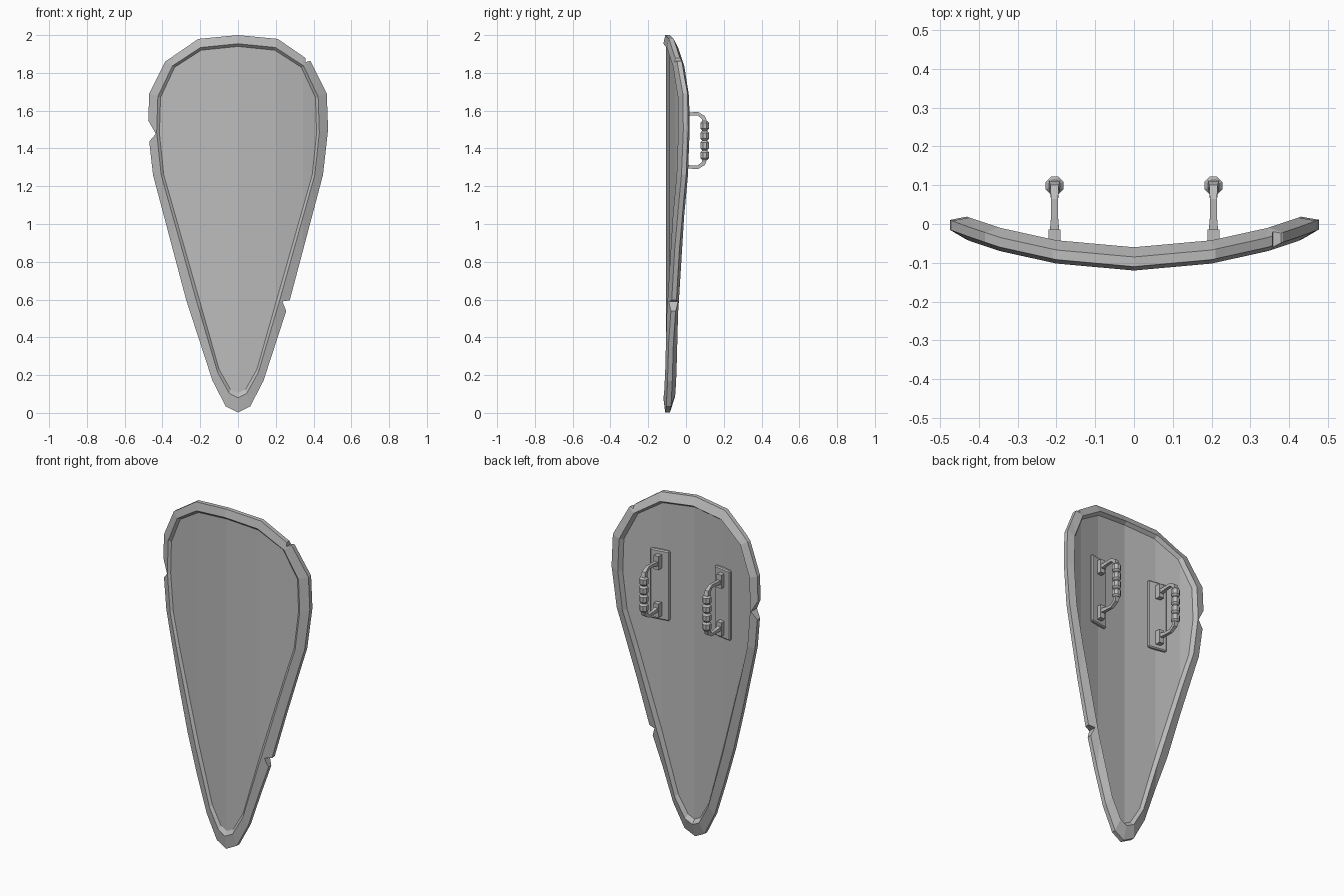
import bpy, bmesh
from math import cos, sin, pi, atan2
from mathutils import Vector, Matrix

cube = bpy.data.objects.get("Cube")
if cube:
    bpy.data.objects.remove(cube)

grey = bpy.data.materials.new("plain grey")
grey.use_nodes = True
COLOUR = (0.5, 0.5, 0.5, 1)
grey.diffuse_color = COLOUR
grey.node_tree.nodes["Principled BSDF"].inputs["Base Color"].default_value = COLOUR


def finish(bm, name):
    bmesh.ops.recalc_face_normals(bm, faces=bm.faces[:])
    mesh = bpy.data.meshes.new(name)
    bm.to_mesh(mesh)
    bm.free()
    mesh.materials.append(grey)
    ob = bpy.data.objects.new(name, mesh)
    bpy.context.collection.objects.link(ob)
    return ob


def bridge(bm, a, b):
    for i in range(len(a)):
        j = (i + 1) % len(a)
        bm.faces.new((a[i], a[j], b[j], b[i]))


# Curved section of the shield: x position and how far back it sits
BEND = [(0, 0), (0.2, 0.018), (0.345, 0.05), (0.42, 0.075), (0.48, 0.097)]


def bend(x):
    x = abs(x)
    for (x0, y0), (x1, y1) in zip(BEND, BEND[1:]):
        if x <= x1 or x1 == BEND[-1][0]:
            return y0 + (y1 - y0) * (x - x0) / (x1 - x0)


# Half outlines from top to tip: rim edge and panel edge
OUTER = [(0, 2), (0.21, 1.98), (0.385, 1.86), (0.47, 1.69), (0.477, 1.5),
         (0.45, 1.26), (0.275, 0.6), (0.135, 0.17), (0.065, 0.035), (0, 0.002)]
INNER = [(0, 1.94), (0.195, 1.92), (0.335, 1.83), (0.41, 1.67), (0.416, 1.48),
         (0.393, 1.26), (0.205, 0.6), (0.1, 0.23), (0.04, 0.125), (0, 0.105)]


def ring(bm, t, y):
    half = [Vector(a).lerp(Vector(b), t) for a, b in zip(OUTER, INNER)]
    loop = half + [Vector((-p.x, p.y)) for p in half[-2:0:-1]]
    return [bm.verts.new((p.x, y, p.y)) for p in loop]


# Shield body: panel with a raised, chamfered rim
bm = bmesh.new()
profile = [(1, -0.105), (0.76, -0.12), (0, -0.11), (0, -0.085), (0.76, -0.06), (1, -0.08)]
rings = [ring(bm, t, y) for t, y in profile]
for a, b in zip(rings, rings[1:]):
    bridge(bm, a, b)
bm.faces.new(rings[0])
bm.faces.new(rings[-1])
for x, _ in BEND[:-1]:
    for s in (-1, 1):
        bmesh.ops.bisect_plane(bm, geom=bm.verts[:] + bm.edges[:] + bm.faces[:], dist=1e-5,
                               plane_co=(s * x, 0, 0), plane_no=(1, 0, 0))
for v in bm.verts:
    v.co.y += bend(v.co.x)
shield = finish(bm, "shield_body")

# Battle notches in the rim
NOTCHES = [[(0.358, 1.857), (0.43, 1.88), (0.355, 1.93)],
           [(0.235, 0.59), (0.32, 0.604), (0.275, 0.49)],
           [(-0.435, 1.477), (-0.51, 1.61), (-0.51, 1.39)]]
bm = bmesh.new()
for tri in NOTCHES:
    ends = [[bm.verts.new((x, y, z)) for x, z in tri] for y in (-0.3, 0.3)]
    bridge(bm, *ends)
    for e in ends:
        bm.faces.new(e)
cutter = finish(bm, "notch_cutter")
cutter.hide_render = True
mod = shield.modifiers.new("notches", 'BOOLEAN')
mod.operation, mod.solver, mod.object = 'DIFFERENCE', 'EXACT', cutter
bpy.context.view_layer.objects.active = shield
bpy.ops.object.modifier_apply(modifier=mod.name)
bpy.data.objects.remove(cutter)


def tube(bm, path, sides, x):
    """Loft a section along (y, z, half width) points in the plane of x."""
    loops = []
    for i, (y, z, r) in enumerate(path):
        a, b = path[max(i - 1, 0)], path[min(i + 1, len(path) - 1)]
        t = Vector((0, b[0] - a[0], b[1] - a[1])).normalized()
        n = Vector((0, -t.z, t.y))
        rad = r / cos(pi / sides)
        angles = [2 * pi * (k + 0.5) / sides for k in range(sides)]
        loops.append([bm.verts.new(Vector((x, y, z)) + n * rad * sin(g)
                                   + Vector((rad * cos(g), 0, 0))) for g in angles])
    for a, b in zip(loops, loops[1:]):
        bridge(bm, a, b)
    bm.faces.new(loops[0])
    bm.faces.new(loops[-1])


def box(bm, centre, size, tilt=0):
    m = (Matrix.Translation(centre) @ Matrix.Rotation(tilt, 4, 'Z')
         @ Matrix.Diagonal((*size, 1)))
    return bmesh.ops.create_cube(bm, size=1, matrix=m)


MID = 1.442
for side, s in (("left", 1), ("right", -1)):
    x = s * 0.205
    tilt = s * atan2(0.032, 0.19)

    # Mounting plate with a bevelled edge
    bm = bmesh.new()
    box(bm, (x, -0.056, MID), (0.115, 0.024, 0.41), tilt)
    bmesh.ops.bevel(bm, geom=bm.edges[:], offset=0.006, segments=1, affect='EDGES')
    finish(bm, side + "_handle_plate")

    # Feet and bent bars, mirrored about the handle middle
    bm = bmesh.new()
    for d in (1, -1):
        box(bm, (x, -0.032, MID + d * 0.14), (0.03, 0.036, 0.08))
        bar = [(-0.02, 0.135, 0.012), (0.02, 0.14, 0.009), (0.062, 0.142, 0.009),
               (0.092, 0.122, 0.011), (0.098, 0.095, 0.014)]
        tube(bm, [(y, MID + d * z, r) for y, z, r in bar], 4, x)
    finish(bm, side + "_handle_bars")

    # Ridged grip made of four lobes
    bm = bmesh.new()
    grip = []
    for k in range(4):
        z = MID - 0.078 + k * 0.052
        grip += [(0.099, z + o, r) for o, r in ((-0.025, 0.014), (-0.015, 0.023),
                                                (0.015, 0.023), (0.025, 0.014))]
    tube(bm, grip, 8, x)
    finish(bm, side + "_handle_grip")
